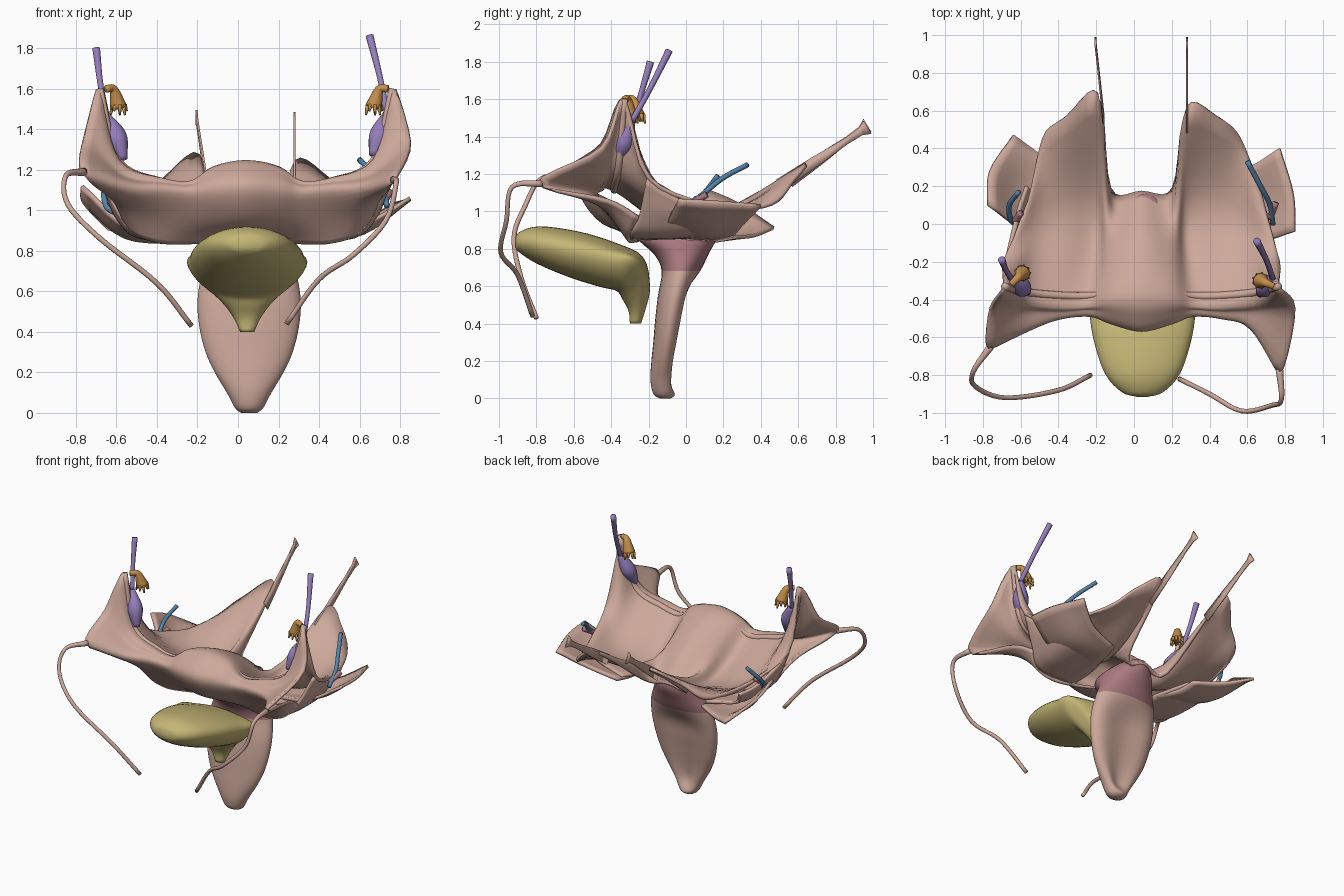
import bpy, bmesh, math
from mathutils import Vector

cube = bpy.data.objects.get("Cube")
if cube:
    bpy.data.objects.remove(cube, do_unlink=True)


def material(name, *rgb):
    mat = bpy.data.materials.new(name)
    mat.use_nodes = True
    mat.diffuse_color = (*rgb, 1)
    mat.node_tree.nodes["Principled BSDF"].inputs["Base Color"].default_value = (*rgb, 1)
    return mat


tan = material("tan_tissue", .61, .395, .325)
mauve = material("mauve_tissue", .40, .19, .21)
yellow = material("yellow", .56, .47, .18)
purple = material("purple", .30, .21, .50)
orange = material("orange", .57, .28, .07)
blue = material("blue", .09, .23, .40)


def resample(points, steps):
    """Smooth Catmull-Rom path through the given points."""
    pts = [Vector(p) for p in points]
    ext = [2 * pts[0] - pts[1]] + pts + [2 * pts[-1] - pts[-2]]
    out = []
    for a, b, c, d in zip(ext, ext[1:], ext[2:], ext[3:]):
        for k in range(steps):
            t = k / steps
            out.append(b + (c - a) * t / 2 + (2 * a - 5 * b + 4 * c - d) * t * t / 2
                       + (3 * b - a - 3 * c + d) * t ** 3 / 2)
    return out + [pts[-1]]


def smooth_rows(rows, across, along):
    """Resample a net of points in both directions."""
    fine = [resample(row, across) for row in rows]
    return list(zip(*[resample(col, along) for col in zip(*fine)]))


def loft(name, rows, mats, closed=True):
    """Skin rows of points; closed rows make a capped solid."""
    bm = bmesh.new()
    grid = [[bm.verts.new(p) for p in row] for row in rows]
    n = len(grid[0])
    for r0, r1 in zip(grid, grid[1:]):
        for i in range(n if closed else n - 1):
            j = (i + 1) % n
            bm.faces.new((r0[i], r0[j], r1[j], r1[i]))
    if closed:
        bm.faces.new(grid[0])
        bm.faces.new(grid[-1])
    bmesh.ops.recalc_face_normals(bm, faces=bm.faces)
    mesh = bpy.data.meshes.new(name)
    bm.to_mesh(mesh)
    bm.free()
    for mat in mats:
        mesh.materials.append(mat)
    mesh.shade_smooth()
    obj = bpy.data.objects.new(name, mesh)
    bpy.context.collection.objects.link(obj)
    return obj


def sheet(name, rows, across=5, along=5, thick=.02):
    obj = loft(name, smooth_rows(rows, across, along), [tan], closed=False)
    mod = obj.modifiers.new("Thickness", "SOLIDIFY")
    mod.thickness = thick
    mod.offset = 0
    return obj


def tube(name, points, radii, mat, sides=10, steps=6):
    """Round tube with a radius at each path point."""
    path = resample(points, steps)
    widths = resample([(r, 0, 0) for r in radii], steps)
    rows, side = [], Vector((1, .3, 0))
    for i, p in enumerate(path):
        way = (path[min(i + 1, len(path) - 1)] - path[max(i - 1, 0)]).normalized()
        side = (side - way * side.dot(way)).normalized()
        up = way.cross(side)
        angles = [math.tau * k / sides for k in range(sides)]
        rows.append([p + (side * math.cos(a) + up * math.sin(a)) * max(widths[i].x, .002)
                     for a in angles])
    return loft(name, rows, [mat])


def mirrored(points):
    return [(.08 - x, y, z) for x, y, z in points]


# Broad sheet: each station runs from lower front edge, over the ridge, to the back edge
stations = [
    [(.04, -.22, .88), (.04, -.44, .94), (.04, -.56, 1.1), (.04, -.50, 1.19),
     (.04, -.36, 1.235), (.04, -.08, 1.1), (.04, .17, .90)],
    [(.20, -.24, .85), (.20, -.41, .94), (.20, -.52, 1.09), (.20, -.47, 1.17),
     (.20, -.36, 1.2), (.20, -.08, 1.03), (.21, .19, .89)],
    [(.31, -.27, .84), (.31, -.39, .95), (.31, -.48, 1.08), (.31, -.45, 1.12),
     (.31, -.38, 1.12), (.27, .04, .91), (.28, .62, 1.24)],
    [(.45, -.30, .84), (.45, -.38, .95), (.46, -.49, 1.09), (.46, -.46, 1.13),
     (.46, -.38, 1.14), (.43, .06, .94), (.44, .57, 1.16)],
    [(.58, -.30, .88), (.60, -.40, .99), (.62, -.55, 1.11), (.66, -.46, 1.17),
     (.67, -.36, 1.24), (.60, -.02, 1.0), (.56, .46, 1.04)],
    [(.66, -.25, .97), (.70, -.42, 1.06), (.77, -.79, 1.15), (.85, -.45, 1.34),
     (.765, -.33, 1.6), (.77, -.2, 1.18), (.66, .2, 1.0)],
]
other_side = [mirrored(s) for s in stations[1:]]
other_side[-1][:4] = [(-.56, -.25, .95), (-.62, -.42, 1.06), (-.77, -.66, 1.19),
                      (-.76, -.45, 1.36)]
other_side[-1][-1] = (-.53, .15, .99)
other_side[1][-1] = (-.19, .69, 1.27)
sheet("broad_sheet", other_side[::-1] + stations)

# Raised tubes following the ridge out to each wing tip
for label, half in (("left", stations[1:]), ("right", other_side)):
    tube(label + "_ridge_tube", [s[4] for s in half], [.004, .02, .022, .022, .02], tan)

# Lower side flaps
sheet("left_side_flap", [
    [(.32, -.05, .86), (.36, .12, .85), (.38, .25, .87)],
    [(.62, -.10, .93), (.62, .12, .89), (.60, .30, .93)],
    [(.85, -.04, 1.06), (.84, .16, 1.05), (.77, .40, 1.03)]])
sheet("right_side_flap", [
    [(-.24, -.05, .86), (-.28, .12, .84), (-.30, .25, .86)],
    [(-.54, -.05, .92), (-.56, .15, .87), (-.48, .36, .87)],
    [(-.77, .10, 1.12), (-.76, .28, 1.04), (-.64, .47, .91)]])

# Webs closing the sides and underside between the sheet and the flaps
web = [
    [(.30, -.27, .85), (.30, -.10, .86), (.33, .05, .86), (.38, .20, .87)],
    [(.56, -.30, .88), (.57, -.15, .87), (.58, 0, .88), (.58, .15, .90)],
    [(.66, -.25, .98), (.68, -.14, .98), (.67, .02, .96), (.63, .18, .96)],
    [(.76, -.21, 1.18), (.73, -.08, 1.09), (.69, .08, 1.02), (.65, .20, 1.0)]]
sheet("left_web", web)
sheet("right_web", [mirrored(row) for row in web])

# Hanging canal: leaf-shaped solid with a hollowed back and a mauve top
sections = [  # height, half width, front, back
    (0, .04, -.14, -.08), (.025, .07, -.175, -.06), (.1, .11, -.19, -.05),
    (.2, .17, -.185, -.04), (.3, .215, -.175, -.02), (.42, .245, -.165, .005),
    (.55, .255, -.15, .035), (.68, .235, -.13, .075), (.77, .20, -.17, .12),
    (.86, .17, -.26, .165), (.93, .10, -.2, .16)]
angles = [math.tau * k / 32 for k in range(32)]
rings = []
for z, half, front, back in sections:
    mid, depth = (front + back) / 2, (back - front) / 2
    ring = []
    for a in angles:
        dent = .05 * max(math.sin(a), 0) ** 5 * (.05 < z < .65)
        ring.append((.055 + half * math.cos(a), mid + depth * math.sin(a) - dent, z))
    rings.append(ring)
canal = loft("canal", list(zip(*[resample(c, 4) for c in zip(*rings)])), [tan, mauve])
for face in canal.data.polygons:
    face.material_index = int(face.center.z > .68)

# Bladder: rings along a path that bends down into the neck
path = [  # y, z, half width, half thickness, tilt in degrees
    (-.915, .83, .03, .02, 0), (-.89, .835, .11, .055, 0), (-.79, .82, .20, .1, 4),
    (-.6, .77, .262, .125, 10), (-.42, .715, .285, .125, 18), (-.3, .665, .29, .115, 38),
    (-.265, .56, .175, .08, 65), (-.262, .47, .075, .045, 85), (-.27, .4, .035, .03, 90)]
rings = []
for y, z, half, thick, tilt in path:
    t = math.radians(tilt)
    lift = .07 * math.sin(t * 2)
    rings.append([(.045 + half * math.cos(a),
                   y + thick * math.sin(a) * math.sin(t),
                   z + thick * math.sin(a) * math.cos(t) + lift * math.cos(a) ** 4)
                  for a in angles])
loft("bladder", list(zip(*[resample(c, 4) for c in zip(*rings)])), [yellow])

# Front cords looping forward and down
tube("left_front_cord", [(.77, -.77, 1.15), (.78, -.93, 1.13), (.73, -.96, .95),
     (.57, -.99, .78), (.40, -.90, .66), (.24, -.82, .44)], [.02] + [.013] * 5, tan)
tube("right_front_cord", [(-.76, -.65, 1.19), (-.85, -.78, 1.17), (-.84, -.86, 1.03),
     (-.68, -.92, .86), (-.40, -.88, .64), (-.23, -.80, .43)], [.02] + [.013] * 5, tan)

# Flat back straps with flared ends
for label, start, end in (("left", (.28, .5, 1.14), (.28, .97, 1.45)),
                          ("right", (-.16, .55, 1.16), (-.205, .97, 1.46))):
    a, b = Vector(start), Vector(end)
    rows = []
    for t, h in ((0, .03), (.4, .025), (.75, .015), (.92, .018), (1, .035)):
        p = a.lerp(b, t)
        rows.append([p + Vector((.005 * i, -.6 * h * j, h * j))
                     for i, j in ((-1, -1), (1, -1), (1, 1), (-1, 1))])
    loft(label + "_back_strap", rows, [tan])

# Ovaries with their upright stalks
for label, pts in (
        ("left", [(.665, -.37, 1.27), (.70, -.33, 1.37), (.735, -.29, 1.48),
                  (.70, -.19, 1.66), (.65, -.09, 1.86)]),
        ("right", [(-.565, -.36, 1.25), (-.60, -.33, 1.36), (-.65, -.29, 1.47),
                   (-.68, -.24, 1.63), (-.70, -.19, 1.8)])):
    tube(label + "_ovary", pts[:3], [.02, .052, .018], purple, 14)
    tube(label + "_ovary_stalk", pts[2:], [.016, .015, .02], purple)

# Fringed funnels drooping from the wing tips
for label, top, low in (("left", (.74, -.33, 1.6), (.67, -.30, 1.51)),
                        ("right", (-.65, -.32, 1.6), (-.59, -.26, 1.51))):
    a, b = Vector(top), Vector(low)
    bend = a.lerp(b, .6) + Vector((0, 0, .05))
    tube(label + "_funnel", [a, bend, b], [.018, .022, .042], orange, 14)
    for k in range(9):
        ang = math.tau * k / 9
        out = Vector((math.cos(ang), math.sin(ang), 0))
        tube(label + "_fringe", [b + out * .03 + Vector((0, 0, .01)),
             b + out * .042 - Vector((0, 0, .02 + .01 * (k % 3)))], [.013, .005], orange, 6, 2)

# Blue ducts and short mauve vessels at the sides
tube("left_duct", [(.60, .33, 1.25), (.67, .2, 1.18), (.72, .1, 1.1), (.735, 0, 1.02)],
     [.014] * 4, blue)
tube("right_duct", [(-.61, .17, 1.19), (-.66, .1, 1.1), (-.65, .02, 1.02), (-.61, -.01, .99)],
     [.014] * 4, blue)
tube("left_vessel", [(.75, .11, 1.09), (.72, .03, 1.04)], [.018, .018], mauve)
tube("right_vessel", [(-.60, .06, 1.07), (-.63, .01, 1.02)], [.018, .018], mauve)
